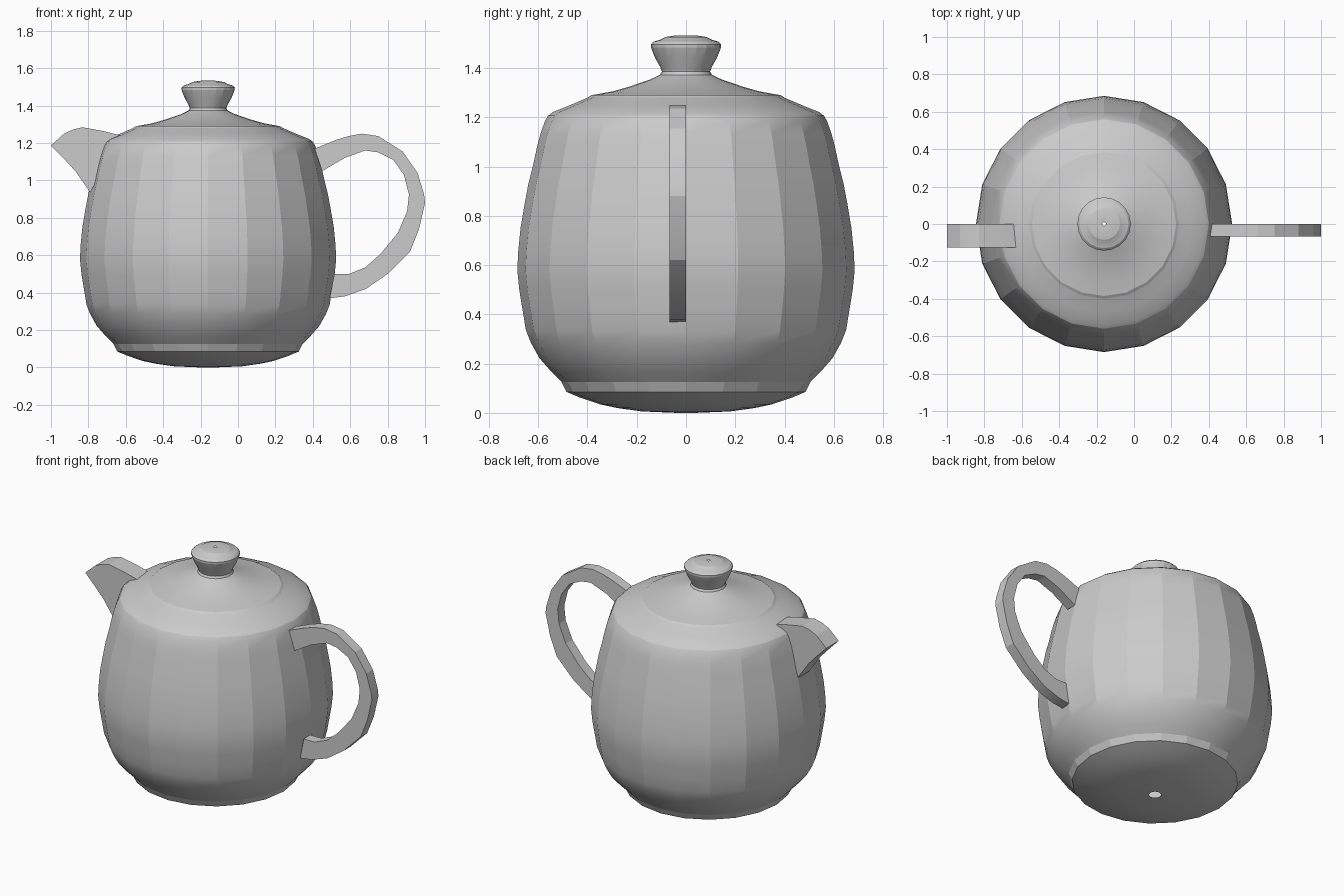
import bpy, bmesh
from math import sin, cos, pi, radians

CX, SIDES = -0.16, 20


def finish(name, bm, angle):
    mesh = bpy.data.meshes.new(name)
    bm.to_mesh(mesh)
    bm.free()
    ob = bpy.data.objects.new(name, mesh)
    bpy.context.collection.objects.link(ob)
    bpy.ops.object.select_all(action='DESELECT')
    ob.select_set(True)
    bpy.context.view_layer.objects.active = ob
    bpy.ops.object.shade_smooth_by_angle(angle=radians(angle))
    return ob


def lathe(name, profile, angle=16):
    """Turn (radius, z) points, listed bottom to top, around the pot axis."""
    bm = bmesh.new()
    rings = [[bm.verts.new((CX + r * cos(2 * pi * j / SIDES), r * sin(2 * pi * j / SIDES), z))
              for j in range(SIDES)] for r, z in profile]
    for low, high in zip(rings, rings[1:]):
        for j in range(SIDES):
            k = (j + 1) % SIDES
            bm.faces.new((low[j], low[k], high[k], high[j]))
    return finish(name, bm, angle)


def slab(name, outline, y0, y1, angle=16):
    """Extrude an (x, z) outline from y0 to y1."""
    bm = bmesh.new()
    face = bm.faces.new([bm.verts.new((x, y0, z)) for x, z in outline])
    new = bmesh.ops.extrude_face_region(bm, geom=[face], use_keep_orig=True)['geom']
    bmesh.ops.translate(bm, vec=(0, y1 - y0, 0),
                        verts=[g for g in new if isinstance(g, bmesh.types.BMVert)])
    bmesh.ops.recalc_face_normals(bm, faces=bm.faces)
    return finish(name, bm, angle)


# Round pot, open at the centre of the base
lathe("pot_body", [
    (0.035, 0.0), (0.18, 0.006), (0.28, 0.02), (0.35, 0.035), (0.43, 0.062),
    (0.485, 0.085), (0.505, 0.125), (0.545, 0.165), (0.595, 0.222), (0.63, 0.285),
    (0.65, 0.335), (0.664, 0.42), (0.677, 0.50), (0.685, 0.58), (0.681, 0.66),
    (0.672, 0.75), (0.656, 0.845), (0.64, 0.93), (0.62, 1.01), (0.605, 1.08),
    (0.592, 1.13), (0.573, 1.185), (0.56, 1.207), (0.54, 1.222), (0.47, 1.25),
    (0.40, 1.28)])

# Shallow domed lid
lathe("lid", [
    (0.40, 1.28), (0.385, 1.29), (0.30, 1.305), (0.23, 1.325), (0.145, 1.354),
    (0.105, 1.373), (0.098, 1.386)])

# Flared knob with a pinhole in the top
lathe("lid_knob", [
    (0.098, 1.386), (0.105, 1.405), (0.125, 1.44), (0.142, 1.483), (0.143, 1.496),
    (0.13, 1.508), (0.105, 1.515), (0.085, 1.526), (0.04, 1.533), (0.01, 1.53)])

# Looped flat handle
slab("handle", [
    (0.41, 1.17), (0.52, 1.215), (0.59, 1.237), (0.663, 1.25), (0.75, 1.237),
    (0.88, 1.155), (0.96, 1.04), (0.995, 0.925), (1.0, 0.88), (0.968, 0.74),
    (0.92, 0.62), (0.80, 0.50), (0.684, 0.42), (0.57, 0.38), (0.49, 0.37),
    (0.515, 0.50), (0.593, 0.50), (0.68, 0.535), (0.76, 0.605), (0.855, 0.72),
    (0.904, 0.834), (0.914, 0.925), (0.887, 1.03), (0.83, 1.11), (0.75, 1.15),
    (0.68, 1.16), (0.57, 1.12), (0.45, 1.05)], -0.067, 0.0)

# Beak-shaped spout
slab("spout", [
    (-1.0, 1.187), (-0.93, 1.25), (-0.88, 1.273), (-0.83, 1.284), (-0.72, 1.264),
    (-0.626, 1.24), (-0.79, 0.936), (-0.87, 1.05), (-0.925, 1.11)], -0.125, 0.0)
